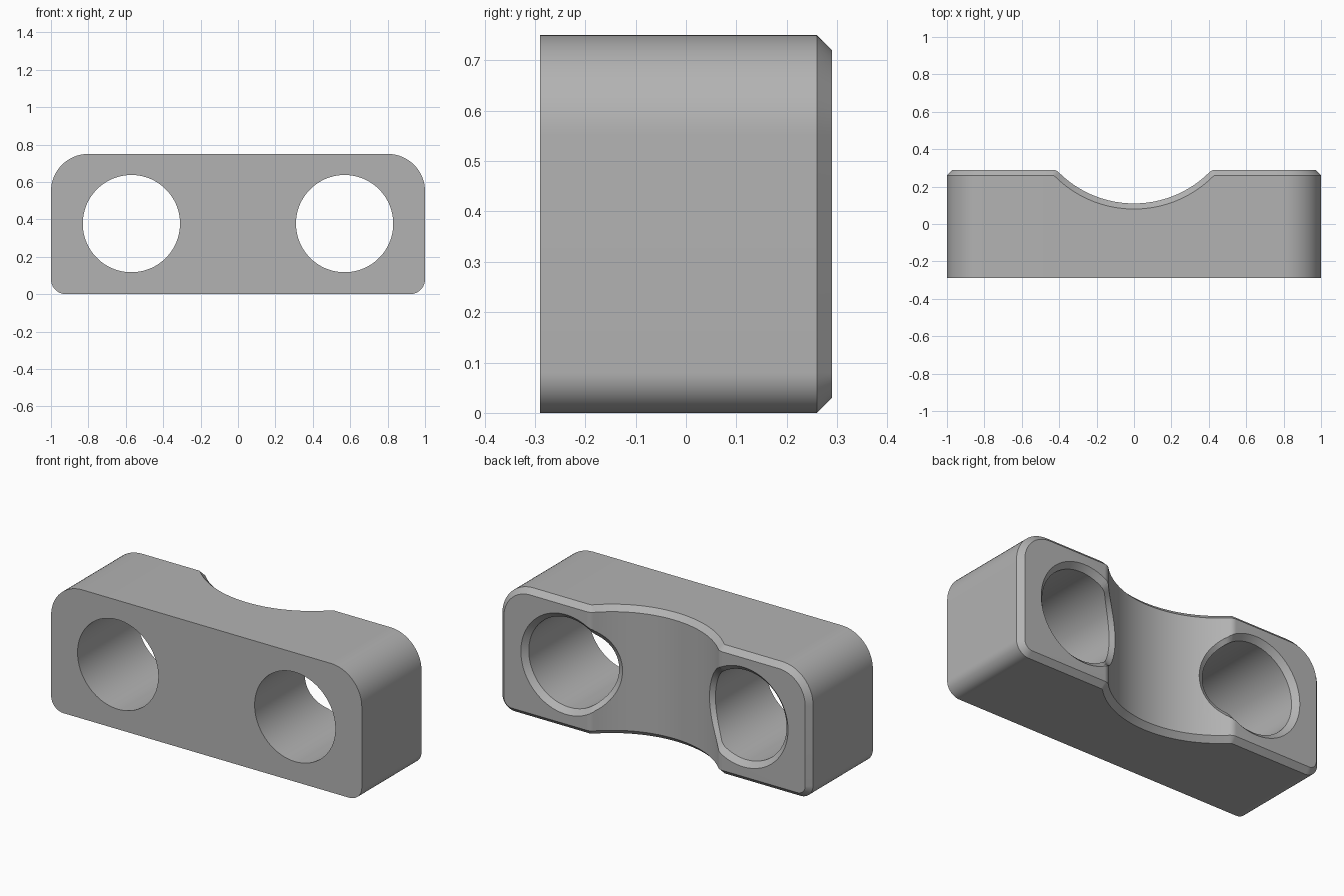
import bpy, bmesh
from math import pi, sin, cos, sqrt, atan2, radians

cube = bpy.data.objects.get("Cube")
if cube:
    bpy.data.objects.remove(cube, do_unlink=True)

HALF, HEIGHT, FRONT, BACK = 1.0, 0.75, -0.29, 0.29
CHAMFER, TOP_R, BOTTOM_R = 0.03, 0.20, 0.08
FLOOR, SADDLE_R, LIP_R = 0.11, 0.57, 0.05
HOLE_X, HOLE_Z, HOLE_R = 0.57, 0.377, 0.26

# Saddle: a concave arc blended into the flat back by a rounded lip
saddle_y = FLOOR + SADDLE_R
lip_y = BACK - LIP_R
lip_x = sqrt((SADDLE_R + LIP_R) ** 2 - (saddle_y - lip_y) ** 2)
lip_angle = atan2(lip_x, saddle_y - lip_y)


def saddle_points(depth):
    """Left-to-right points of the saddle curve, offset into the body."""
    lip = []
    for i in range(8):
        a = lip_angle * i / 8
        lip.append((lip_x - (LIP_R - depth) * sin(a), lip_y + (LIP_R - depth) * cos(a)))
    n = 48
    arc = []
    for i in range(n + 1):
        a = lip_angle * (2 * i / n - 1)
        arc.append(((SADDLE_R + depth) * sin(a), saddle_y - (SADDLE_R + depth) * cos(a)))
    return [(-x, y) for x, y in lip] + arc + lip[::-1]


def back_height(x):
    x = abs(x)
    if x >= lip_x:
        return BACK
    if x > SADDLE_R * sin(lip_angle):
        return lip_y + sqrt(LIP_R ** 2 - (lip_x - x) ** 2)
    return saddle_y - sqrt(SADDLE_R ** 2 - x * x)


def chain(inset, top):
    """Top or bottom half of the back outline, from -x to +x."""
    full = TOP_R if top else BOTTOM_R
    r = full - inset
    corner = []
    for i in range(17):
        a = pi / 2 * i / 16
        z = full - r * sin(a)
        corner.append((HALF - full + r * cos(a), z))
    depth = CHAMFER - inset
    pts = [(-x, BACK - depth, z) for x, z in corner]
    pts += [(x, y, inset) for x, y in saddle_points(depth)]
    pts += [(x, BACK - depth, z) for x, z in corner[::-1]]
    return [(x, y, HEIGHT - z if top else z) for x, y, z in pts]


def make_object(name, bm):
    bmesh.ops.recalc_face_normals(bm, faces=bm.faces)
    mesh = bpy.data.meshes.new(name)
    bm.to_mesh(mesh)
    bm.free()
    ob = bpy.data.objects.new(name, mesh)
    bpy.context.scene.collection.objects.link(ob)
    return ob


def bridge(bm, a, b):
    for i in range(len(a)):
        j = (i + 1) % len(a)
        bm.faces.new((a[i], a[j], b[j], b[i]))


# Body: front outline, back outline and chamfered back face
bm = bmesh.new()
low, high = chain(0, False), chain(0, True)
count = len(low)
outer = [bm.verts.new(p) for p in low + high[::-1]]
front = [bm.verts.new((p[0], FRONT, p[2])) for p in low + high[::-1]]
inner = [bm.verts.new(p) for p in chain(CHAMFER, False) + chain(CHAMFER, True)[::-1]]
bridge(bm, front, outer)
bridge(bm, outer, inner)
bm.faces.new(front)
for i in range(count - 1):
    bm.faces.new((inner[i], inner[i + 1], inner[-2 - i], inner[-1 - i]))
body = make_object("clamp_block", bm)


def hole_cutter(side):
    """Bore with a countersink following the back surface."""
    bm = bmesh.new()
    rings = [[], [], [], []]
    for i in range(96):
        a = 2 * pi * (i + 0.5) / 96
        bore_x = side * HOLE_X + HOLE_R * cos(a)
        rim_x = bore_x + CHAMFER * cos(a)
        low_y = back_height(bore_x) - CHAMFER
        rim_y = back_height(rim_x)
        over = 1.4
        wide = HOLE_R + over * CHAMFER
        steps = ((HOLE_R, FRONT - 0.2), (HOLE_R, low_y),
                 (wide, low_y + over * (rim_y - low_y)), (wide, BACK + 0.3))
        for ring, (r, y) in zip(rings, steps):
            ring.append(bm.verts.new((side * HOLE_X + r * cos(a), y, HOLE_Z + r * sin(a))))
    for a, b in zip(rings, rings[1:]):
        bridge(bm, a, b)
    bm.faces.new(rings[0])
    bm.faces.new(rings[-1])
    cutter = make_object("hole_cutter", bm)
    cutter.hide_render = True
    return cutter


# Two countersunk bolt holes
bpy.ops.object.select_all(action='DESELECT')
bpy.context.view_layer.objects.active = body
body.select_set(True)
for side in (-1, 1):
    cutter = hole_cutter(side)
    mod = body.modifiers.new("bolt_hole", 'BOOLEAN')
    mod.operation, mod.solver, mod.object = 'DIFFERENCE', 'EXACT', cutter
    bpy.ops.object.modifier_apply(modifier=mod.name)
    bpy.data.objects.remove(cutter, do_unlink=True)

# Grey finish
grey = bpy.data.materials.new("plain_grey")
grey.use_nodes = True
colour = (0.45, 0.45, 0.45, 1)
grey.diffuse_color = colour
grey.node_tree.nodes["Principled BSDF"].inputs["Base Color"].default_value = colour
body.data.materials.clear()
body.data.materials.append(grey)
bpy.ops.object.shade_smooth_by_angle(angle=radians(25))
